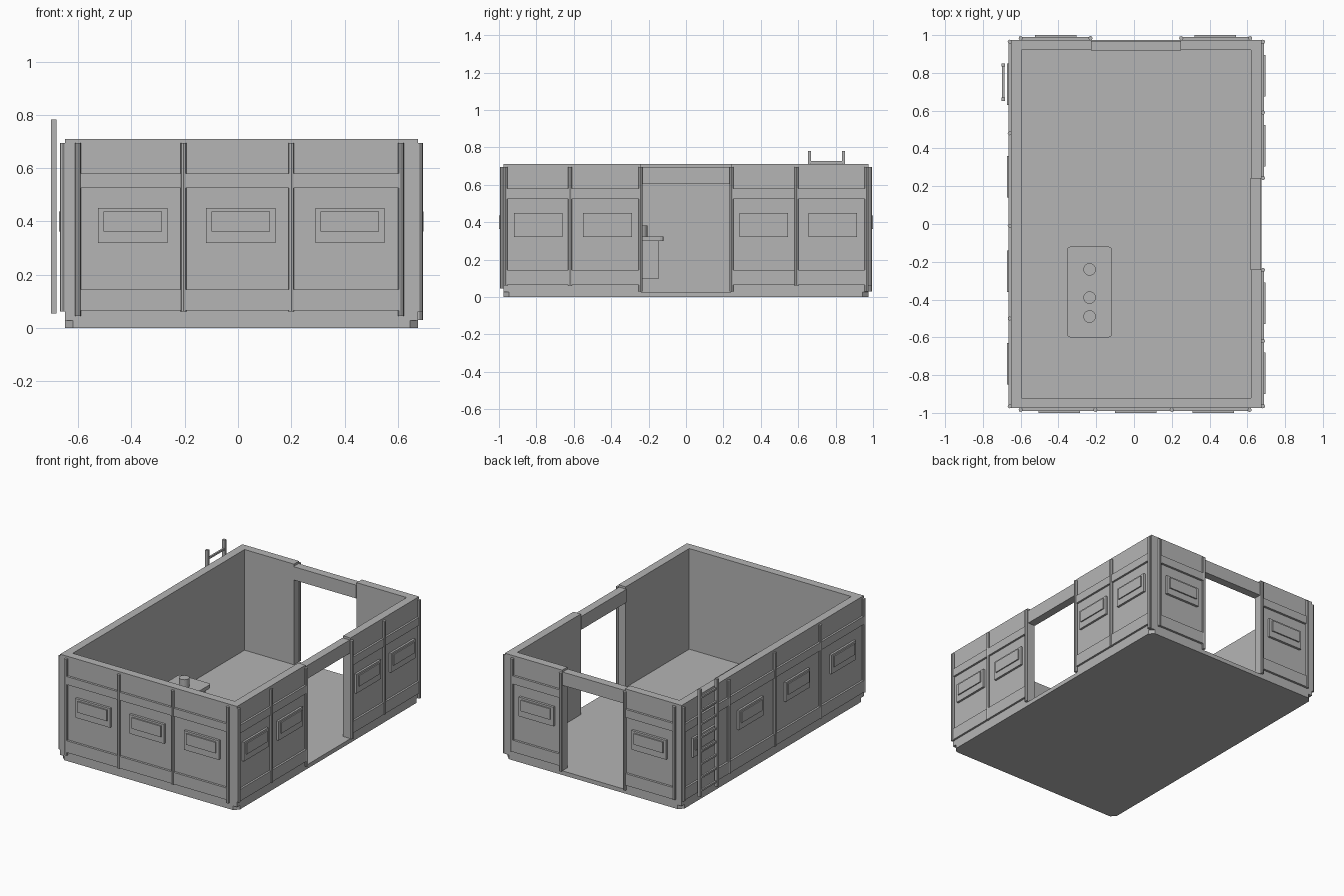
import bpy, bmesh
from mathutils import Matrix, Vector

cube = bpy.data.objects.get("Cube")
if cube:
    bpy.data.objects.remove(cube, do_unlink=True)

grey = bpy.data.materials.new("plain_grey")
grey.use_nodes = True
grey.diffuse_color = (0.46, 0.46, 0.46, 1)
grey.node_tree.nodes["Principled BSDF"].inputs["Base Color"].default_value = grey.diffuse_color

# Outer wall faces and general sizes
X0, X1, Y0, Y1 = -0.65, 0.675, -0.975, 0.975
THICK, BASE, TOP = 0.055, 0.028, 0.71


def add_box(bm, lo, hi):
    lo, hi = Vector(lo), Vector(hi)
    size = [abs(b - a) for a, b in zip(lo, hi)]
    mat = Matrix.Translation((lo + hi) / 2) @ Matrix.Diagonal((*size, 1))
    bmesh.ops.create_cube(bm, size=1, matrix=mat)


def add_rod(bm, x, y, z0, z1, r, sides=8):
    bmesh.ops.create_cone(bm, cap_ends=True, segments=sides, radius1=r, radius2=r,
                          depth=z1 - z0, matrix=Matrix.Translation((x, y, (z0 + z1) / 2)))


def finish(bm, name, smooth=False):
    bmesh.ops.recalc_face_normals(bm, faces=bm.faces)
    mesh = bpy.data.meshes.new(name)
    bm.to_mesh(mesh)
    bm.free()
    mesh.materials.append(grey)
    ob = bpy.data.objects.new(name, mesh)
    bpy.context.collection.objects.link(ob)
    if smooth:
        bpy.ops.object.select_all(action='DESELECT')
        ob.select_set(True)
        bpy.context.view_layer.objects.active = ob
        bpy.ops.object.shade_smooth_by_angle()
    return ob


def bevel_upright(bm, offset, segments):
    edges = [e for e in bm.edges
             if abs(e.verts[0].co.z - e.verts[1].co.z) > 0.001]
    bmesh.ops.bevel(bm, geom=edges, offset=offset, segments=segments,
                    profile=0.5, affect='EDGES')


# Floor slab with cut corners
bm = bmesh.new()
add_box(bm, (X0, Y0, 0), (X1, Y1, BASE))
bevel_upright(bm, 0.03, 1)
finish(bm, "floor_slab")


# A point on a wall: u runs along it, d is the distance out from its face
def on_wall(side, u, d, z):
    return {"front": (u, Y0 - d, z), "back": (u, Y1 + d, z),
            "left": (X1 + d, u, z), "right": (X0 - d, u, z)}[side]


def wall_box(bm, side, u0, u1, z0, z1, d0, d1):
    add_box(bm, on_wall(side, u0, d0, z0), on_wall(side, u1, d1, z1))


def build_wall(side, spans, bands, rods, panels, proud):
    # Wall sections
    bm = bmesh.new()
    for u0, u1 in spans:
        wall_box(bm, side, u0, u1, BASE, TOP, -THICK, 0)
    finish(bm, side + "_wall")
    # Horizontal bands
    bm = bmesh.new()
    for u0, u1 in bands:
        for z0, z1 in ((0.065, 0.145), (0.525, 0.58)):
            wall_box(bm, side, u0, u1, z0, z1, -0.005, proud * 0.6)
    finish(bm, side + "_bands")
    # Upright rods
    bm = bmesh.new()
    for u, z0 in rods:
        x, y, _ = on_wall(side, u, proud * 0.35, 0)
        add_rod(bm, x, y, z0, 0.695, 0.011)
    finish(bm, side + "_rods", smooth=True)
    # Hatch plates with a raised centre
    bm = bmesh.new()
    for u in panels:
        wall_box(bm, side, u - 0.13, u + 0.13, 0.32, 0.45, -0.005, proud * 0.65)
        wall_box(bm, side, u - 0.11, u + 0.11, 0.363, 0.437, 0, proud)
    finish(bm, side + "_hatches")
    # Lintel over a doorway
    if len(spans) == 2:
        bm = bmesh.new()
        wall_box(bm, side, spans[0][1], spans[1][0], 0.605, 0.695, -THICK - 0.005, -0.005)
        finish(bm, side + "_lintel")


LOW, DOOR = 0.063, 0.03
build_wall("front", [(X0, X1)], [(-0.6, 0.61)],
           [(-0.6, 0.045), (-0.205, LOW), (0.2, LOW), (0.612, 0.045)],
           [-0.395, 0.01, 0.42], 0.025)
build_wall("back", [(X0, -0.225), (0.245, X1)], [(-0.6, -0.225), (0.245, 0.615)],
           [(-0.6, LOW), (-0.23, DOOR), (0.25, DOOR), (0.615, LOW)],
           [-0.415, 0.43], 0.025)
build_wall("left", [(Y0 + THICK, -0.24), (0.24, Y1 - THICK)],
           [(-0.965, -0.24), (0.24, 0.965)],
           [(-0.965, LOW), (-0.62, LOW), (-0.243, DOOR),
            (0.243, DOOR), (0.59, LOW), (0.965, DOOR)],
           [-0.79, -0.42, 0.415, 0.785], 0.022)
build_wall("right", [(Y0 + THICK, Y1 - THICK)], [(-0.965, 0.965)],
           [(-0.965, LOW), (-0.5, LOW), (-0.01, LOW), (0.48, LOW), (0.965, LOW)],
           [-0.74, -0.25, 0.25, 0.74], 0.022)

# Ladder
bm = bmesh.new()
for y in (0.66, 0.842):
    add_box(bm, (-0.702, y - 0.009, 0.055), (-0.682, y + 0.009, 0.782))
for i in range(8):
    z = 0.09 + 0.09 * i
    add_box(bm, (-0.698, 0.66, z - 0.006), (-0.686, 0.842, z + 0.006))
finish(bm, "ladder")

# Table top with rounded corners
bm = bmesh.new()
add_box(bm, (-0.355, -0.6, 0.3), (-0.117, -0.12, 0.325))
bevel_upright(bm, 0.018, 3)
finish(bm, "table_top")

# Table body
bm = bmesh.new()
add_box(bm, (-0.33, -0.575, 0.1), (-0.142, -0.145, 0.3))
finish(bm, "table_body")

# Cans on the table
bm = bmesh.new()
for y in (-0.24, -0.39, -0.49):
    add_rod(bm, -0.235, y, 0.325, 0.382, 0.033, 20)
finish(bm, "table_cans", smooth=True)
